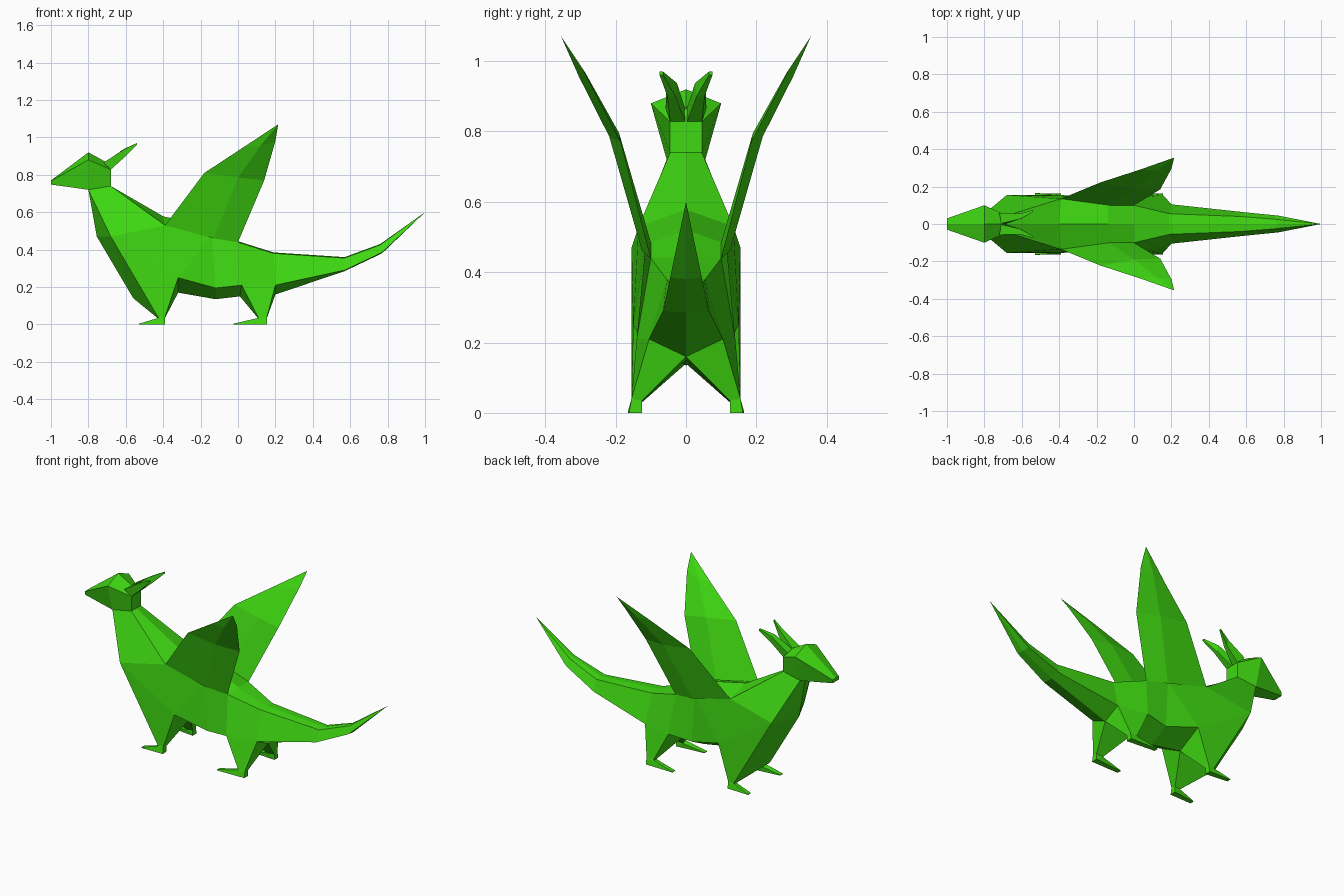
import bpy, bmesh

green = bpy.data.materials.new("green_skin")
green.diffuse_color = (0.05, 0.69, 0.006, 1)


def build(name, faces, hull=False):
    """Make a flat-shaded object from half-side faces, mirrored across y = 0."""
    bm = bmesh.new()
    for s in (1, -1):
        verts = {}
        for f in faces:
            ring = []
            for x, y, z in f:
                key = (x, y, z)
                if key not in verts:
                    verts[key] = bm.verts.new((x, y * s, z))
                if verts[key] not in ring:
                    ring.append(verts[key])
            if len(ring) > 2 and not hull:
                bm.faces.new(ring)
        if hull:
            bmesh.ops.convex_hull(bm, input=list(verts.values()))
    bmesh.ops.remove_doubles(bm, verts=bm.verts, dist=0.0005)
    bmesh.ops.recalc_face_normals(bm, faces=bm.faces)
    me = bpy.data.meshes.new(name)
    bm.to_mesh(me)
    bm.free()
    me.materials.append(green)
    ob = bpy.data.objects.new(name, me)
    bpy.context.collection.objects.link(ob)
    return ob


def loft(rings, closed=True, skip=()):
    """Quads between successive rings; repeated points collapse to triangles."""
    out = []
    for i, (a, b) in enumerate(zip(rings, rings[1:])):
        n = len(a)
        for j in range(n if closed else n - 1):
            if (i, j) not in skip:
                k = (j + 1) % n
                out.append((a[j], a[k], b[k], b[j]))
    return out


# Body and tail: half sections of spine, shoulder, flank, belly
tip = (1, 0, 0.6)
body = [
    [(-0.68, 0, 0.74), (-0.68, 0.045, 0.74), (-0.8, 0.055, 0.72), (-0.8, 0, 0.72)],
    [(-0.4, 0, 0.578), (-0.39, 0.135, 0.53), (-0.68, 0.155, 0.47), (-0.755, 0, 0.47)],
    [(-0.4, 0, 0.578), (-0.39, 0.135, 0.53), (-0.68, 0.155, 0.47), (-0.56, 0, 0.14)],
    [(-0.14, 0, 0.52), (-0.14, 0.115, 0.48), (-0.32, 0.15, 0.25), (-0.32, 0, 0.17)],
    [(-0.14, 0, 0.52), (-0.14, 0.115, 0.48), (-0.12, 0.12, 0.195), (-0.12, 0, 0.135)],
    [(0, 0, 0.445), (0, 0.1, 0.44), (0.02, 0.14, 0.21), (0.01, 0, 0.15)],
    [(0.19, 0, 0.385), (0.19, 0.055, 0.38), (0.2, 0.105, 0.21), (0.2, 0, 0.16)],
    [(0.57, 0, 0.36), (0.57, 0.04, 0.355), (0.57, 0.065, 0.29), (0.57, 0, 0.285)],
    [(0.76, 0, 0.43), (0.76, 0.025, 0.425), (0.77, 0.045, 0.385), (0.77, 0, 0.38)],
    [tip] * 4,
]
build("body", loft(body, closed=False, skip={(2, 2), (5, 2)}))

# Legs grow out of the open flank-to-belly gaps; each foot is a wedge
for name, a, b, x0, x1, toe in (("front", body[2], body[3], -0.425, -0.39, -0.53),
                                ("hind", body[5], body[6], 0.11, 0.155, -0.025)):
    ankle = [(x0, 0.155, 0.035), (x1, 0.155, 0.04), (x1, 0.125, 0.035), (x0, 0.125, 0.03)]
    build(name + "_legs", loft([[a[2], b[2], b[3], a[3]], ankle]))
    sole = [(x1, 0.162, 0), (x1, 0.125, 0), (toe, 0.165, 0), (toe, 0.14, 0),
            (toe, 0.165, 0.004), (toe, 0.14, 0.004)]
    build(name + "_feet", [ankle + sole], hull=True)

# Head: half sections of crown, cheek, jaw, throat
head = [
    [(-1, 0, 0.75)] * 4,
    [(-1, 0, 0.77), (-1, 0.03, 0.768), (-1, 0.03, 0.748), (-1, 0, 0.748)],
    [(-0.8, 0, 0.92), (-0.8, 0.1, 0.88), (-0.8, 0.055, 0.72), (-0.8, 0, 0.72)],
    [(-0.7, 0, 0.865), (-0.68, 0.045, 0.828), (-0.68, 0.045, 0.74), (-0.68, 0, 0.74)],
    [(-0.68, 0, 0.828)] * 4,
]
build("head", loft(head, closed=False))

# Horns
horn = [
    [(-0.71, 0.003, 0.868), (-0.72, 0.058, 0.865), (-0.68, 0.045, 0.828), (-0.68, 0.003, 0.828)],
    [(-0.61, 0.026, 0.938), (-0.61, 0.055, 0.935), (-0.6, 0.053, 0.9), (-0.6, 0.03, 0.9)],
    [(-0.54, 0.065, 0.97), (-0.54, 0.075, 0.97), (-0.54, 0.075, 0.96), (-0.54, 0.065, 0.96)],
]
build("horns", loft(horn) + [tuple(horn[-1])])

# Wings: sections of leading edge, outer skin, trailing edge, inner skin
wing = [
    [(-0.39, 0.135, 0.53), (-0.13, 0.125, 0.46), (0, 0.1, 0.44), (-0.13, 0.1, 0.485)],
    [(-0.18, 0.222, 0.81), (0, 0.218, 0.785), (0.14, 0.185, 0.77), (0, 0.19, 0.795)],
    [(0.03, 0.29, 0.948), (0.12, 0.304, 0.955), (0.2, 0.295, 0.98), (0.12, 0.285, 0.965)],
    [(0.215, 0.355, 1.07)] * 4,
]
build("wings", loft(wing))
